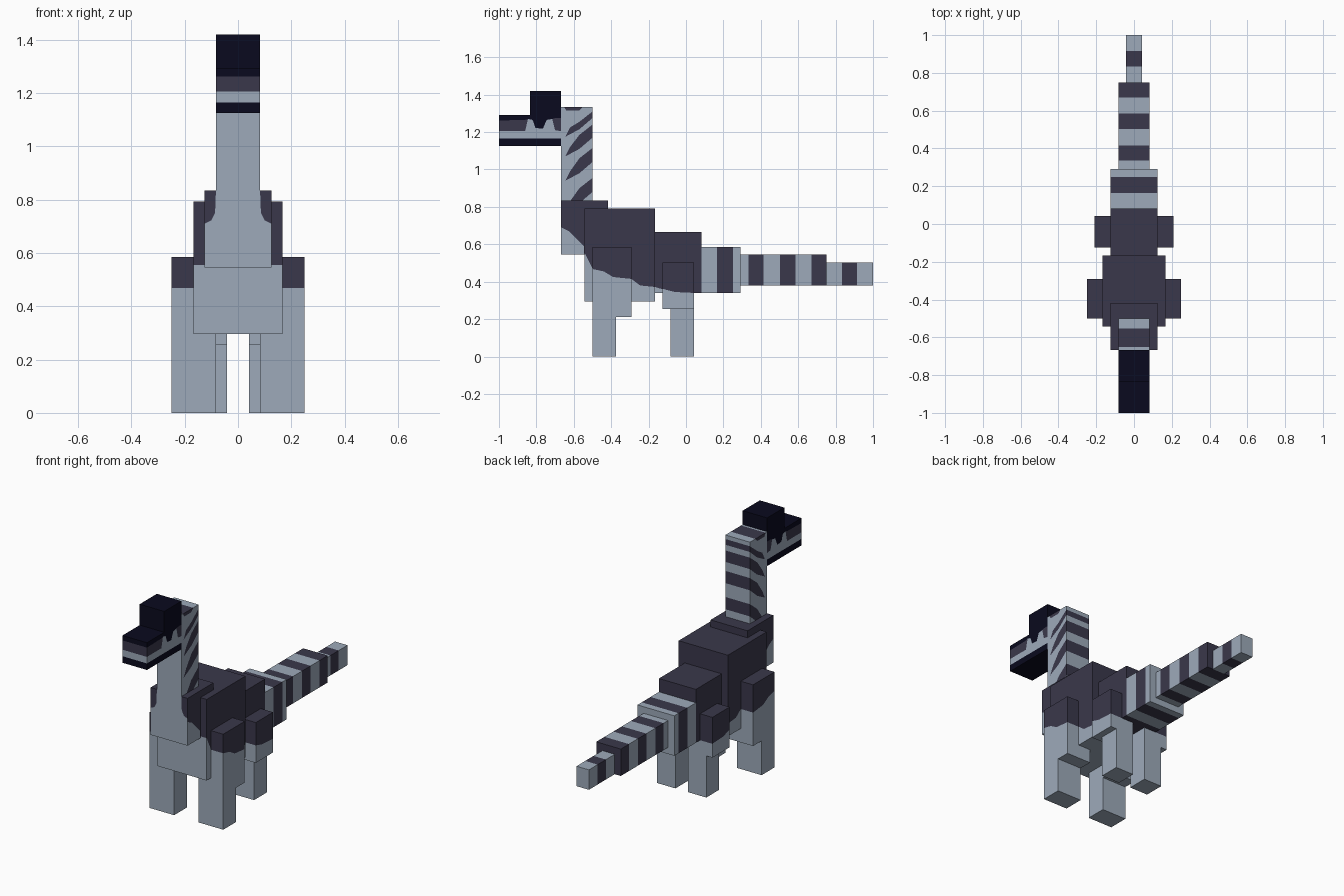
import bpy, bmesh
from mathutils import Vector

cube = bpy.data.objects.get("Cube")
if cube:
    bpy.data.objects.remove(cube, do_unlink=True)


def material(name, rgb):
    m = bpy.data.materials.new(name)
    m.use_nodes = True
    m.diffuse_color = (*rgb, 1)
    bsdf = next(n for n in m.node_tree.nodes if n.type == 'BSDF_PRINCIPLED')
    bsdf.inputs["Base Color"].default_value = (*rgb, 1)
    bsdf.inputs["Roughness"].default_value = 0.9
    return m


LIGHT, DARK, BLACK = 0, 1, 2
MATS = [material("pale_blue_grey", (0.337, 0.402, 0.491)),
        material("dark_slate", (0.042, 0.039, 0.070)),
        material("near_black", (0.003, 0.003, 0.013))]


def bisect(bm, co, no, test):
    """Split the faces that pass the test along a plane."""
    bm.normal_update()
    faces = [f for f in bm.faces if test(f)]
    geom = set(faces)
    for f in faces:
        geom.update(f.edges)
        geom.update(f.verts)
    bmesh.ops.bisect_plane(bm, geom=list(geom), dist=1e-5, plane_co=co, plane_no=no)


def height(line, t):
    """Height of a polyline at t, flat beyond its ends."""
    if t <= line[0][0]:
        return line[0][1]
    for (a, za), (b, zb) in zip(line, line[1:]):
        if t <= b:
            return za + (zb - za) * (t - a) / (b - a)
    return line[-1][1]


def cut_line(bm, axis, line, test):
    """Cut faces along a polyline that gives height over x (axis 0) or y (axis 1)."""
    def vec(t, z):
        return Vector((t, 0, z)) if axis == 0 else Vector((0, t, z))
    for t, _ in line[1:-1]:
        bisect(bm, vec(t, 0), vec(1, 0), test)
    for (a, za), (b, zb) in zip(line, line[1:]):
        bisect(bm, vec(a, za), vec(za - zb, b - a),
               lambda f: test(f) and a - 1e-4 <= f.calc_center_median()[axis] <= b + 1e-4)


def is_front(f):
    return f.normal.y < -0.9


def box(name, lo, hi, colors, lines=(), bands=(), front=()):
    """Box whose colours step up at each line over y, or along y at each band edge.
    Lines in front are over x and replace the others on the front face."""
    bm = bmesh.new()
    bmesh.ops.create_cube(bm, size=1)
    for v in bm.verts:
        v.co = [lo[i] + (v.co[i] + 0.5) * (hi[i] - lo[i]) for i in range(3)]
    for y in bands:
        bisect(bm, (0, y, 0), (0, 1, 0), lambda f: True)
    for line in lines:
        cut_line(bm, 1, line, lambda f: not (front and is_front(f)))
    for line in front:
        cut_line(bm, 0, line, is_front)
    bm.normal_update()
    for f in bm.faces:
        c = f.calc_center_median()
        if bands:
            n = sum(c.y > y for y in bands)
        elif front and is_front(f):
            n = sum(c.z > height(p, c.x) for p in front)
        else:
            n = sum(c.z > height(p, c.y) for p in lines)
        f.material_index = colors[n % len(colors)]
    me = bpy.data.meshes.new(name)
    bm.to_mesh(me)
    bm.free()
    for m in MATS:
        me.materials.append(m)
    ob = bpy.data.objects.new(name, me)
    bpy.context.collection.objects.link(ob)
    return ob


# Head: jaw, lip band, cheek band and crown, with a dark eye patch in a pale ring
jaw = [(-1, 1.165), (-0.667, 1.165)]
lip = [(-1, 1.205), (-0.86, 1.205), (-0.845, 1.27), (-0.82, 1.265), (-0.805, 1.222),
       (-0.765, 1.218), (-0.745, 1.265), (-0.715, 1.27), (-0.70, 1.21), (-0.667, 1.205)]
crown = [(-1, 1.262), (-0.86, 1.265), (-0.845, 1.27), (-0.82, 1.265), (-0.805, 1.222),
         (-0.765, 1.218), (-0.745, 1.265), (-0.715, 1.27), (-0.70, 1.275), (-0.667, 1.275)]
box("head", (-0.083, -1, 1.125), (0.083, -0.667, 1.292),
    (BLACK, LIGHT, DARK, BLACK), (jaw, lip, crown))
box("head_crest", (-0.083, -0.833, 1.292), (0.083, -0.667, 1.42), (BLACK,))

# Neck: slanted stripes that taper to a point near the front, and a dark cap
stripes = []
for z0, z1 in ((0.88, 0.955), (1.04, 1.115), (1.17, 1.24), (1.275, 1.31)):
    tip = [(-0.667, z0 - 0.11), (-0.645, z0 - 0.10)]
    stripes.append(tip + [(-0.57, z0 - 0.06), (-0.5, z0)])
    stripes.append(tip + [(-0.62, z0 - 0.05), (-0.57, z1 - 0.055), (-0.5, z1)])
cap = [(-0.667, 1.36), (-0.64, 1.315), (-0.57, 1.315), (-0.54, 1.35), (-0.5, 1.36)]
box("neck", (-0.083, -0.667, 0.835), (0.083, -0.5, 1.335),
    (LIGHT, DARK), stripes + [cap])

# Neck base: pale throat framed by dark shoulders
half = [(0.0825, 0.84), (0.086, 0.75), (0.10, 0.722), (0.125, 0.71)]
throat = [(-x, z) for x, z in reversed(half)] + half
box("neck_base", (-0.125, -0.667, 0.545), (0.125, -0.417, 0.835), (LIGHT, DARK),
    [[(-0.667, 0.69), (-0.625, 0.67), (-0.59, 0.635), (-0.545, 0.59), (-0.5, 0.53)]],
    front=[throat])

# Body
box("chest", (-0.167, -0.542, 0.295), (0.167, -0.167, 0.792), (LIGHT, DARK),
    [[(-0.542, 0.555), (-0.5, 0.47), (-0.39, 0.425), (-0.292, 0.415),
      (-0.245, 0.38), (-0.167, 0.372)]])
box("hips", (-0.125, -0.167, 0.34), (0.125, 0.083, 0.667), (LIGHT, DARK),
    [[(-0.167, 0.372), (-0.11, 0.355), (-0.05, 0.335), (0.083, 0.335)]])

# Ringed tail
box("tail_base", (-0.125, 0.083, 0.34), (0.125, 0.292, 0.585),
    (LIGHT, DARK), bands=(0.165, 0.25))
box("tail_middle", (-0.083, 0.292, 0.38), (0.083, 0.75, 0.545),
    (LIGHT, DARK), bands=(0.335, 0.415, 0.502, 0.585, 0.67))
box("tail_tip", (-0.042, 0.75, 0.38), (0.042, 1, 0.502),
    (LIGHT, DARK), bands=(0.835, 0.915))


# Legs on both sides
def leg_part(name, x0, x1, y0, y1, z0, z1, colors=(LIGHT,), lines=()):
    for side, s in (("left", 1), ("right", -1)):
        xs = sorted((s * x0, s * x1))
        box(f"{side}_{name}", (xs[0], y0, z0), (xs[1], y1, z1), colors, lines)


leg_part("front_upper_leg", 0.083, 0.25, -0.5, -0.292, 0.21, 0.585, (LIGHT, DARK),
         [[(-0.5, 0.468), (-0.44, 0.455), (-0.39, 0.425), (-0.292, 0.415)]])
leg_part("front_lower_leg", 0.083, 0.25, -0.5, -0.375, 0, 0.21)
leg_part("back_upper_leg", 0.042, 0.208, -0.125, 0.042, 0.255, 0.502, (LIGHT, DARK),
         [[(-0.125, 0.362), (-0.06, 0.345), (0.042, 0.34)]])
leg_part("back_lower_leg", 0.042, 0.167, -0.083, 0.042, 0, 0.255)
